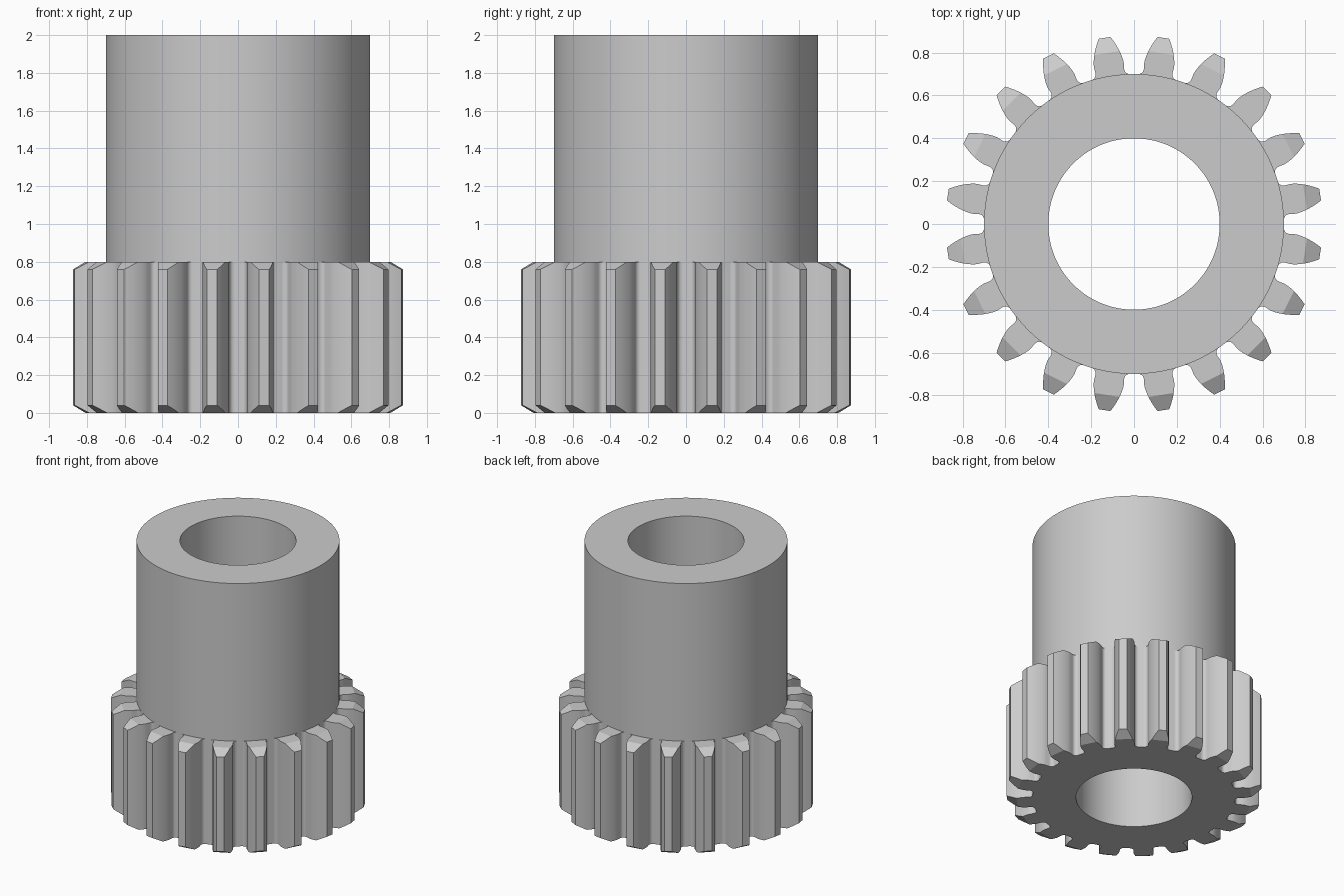
import bpy, bmesh, math
from mathutils import Matrix, Vector

cube = bpy.data.objects.get("Cube")
if cube:
    bpy.data.objects.remove(cube, do_unlink=True)

TEETH, MODULE = 20, 0.08
PITCH_R = TEETH * MODULE / 2
TIP_R, ROOT_R, BORE_R = 0.88, 0.70, 0.40
BASE_R = PITCH_R * math.cos(math.radians(20))
GEAR_H, TOTAL_H = 0.8, 2.0
CHAMFER_R = 0.81            # radius where the 30 degree end chamfer starts

steel = bpy.data.materials.new("plain grey steel")
steel.diffuse_color = (0.6, 0.6, 0.6, 1)
steel.use_nodes = True
steel.node_tree.nodes["Principled BSDF"].inputs["Base Color"].default_value = (0.6, 0.6, 0.6, 1)


def finish(bm, name):
    """Turn a bmesh into a smooth-shaded object with sharp edges kept."""
    bmesh.ops.recalc_face_normals(bm, faces=bm.faces)
    mesh = bpy.data.meshes.new(name)
    bm.to_mesh(mesh)
    bm.free()
    mesh.materials.append(steel)
    obj = bpy.data.objects.new(name, mesh)
    bpy.context.collection.objects.link(obj)
    bpy.ops.object.select_all(action='DESELECT')
    obj.select_set(True)
    bpy.context.view_layer.objects.active = obj
    bpy.ops.object.shade_smooth_by_angle(angle=math.radians(25))
    return obj


# Sleeve: a rectangle section revolved into a bored tube
bm = bmesh.new()
section = [bm.verts.new((r, 0, z)) for r, z in
           ((BORE_R, 0), (ROOT_R, 0), (ROOT_R, TOTAL_H), (BORE_R, TOTAL_H))]
edges = [bm.edges.new((section[i], section[(i + 1) % 4])) for i in range(4)]
bmesh.ops.spin(bm, geom=section + edges, axis=(0, 0, 1), cent=(0, 0, 0),
               angle=2 * math.pi, steps=240, use_merge=True)
bmesh.ops.remove_doubles(bm, verts=bm.verts, dist=1e-5)
finish(bm, "bored_sleeve")


# Tooth flank as (radius, half angle): root fillet, then involute
def involute(a):
    return math.tan(a) - a


flank = []
half_pitch = math.pi / TEETH
x0, fillet = ROOT_R * math.radians(1.5), 0.0282
for k in range(6):
    t = math.radians(18 * k)
    r = ROOT_R + fillet * (1 - math.cos(t))
    flank.append((r, half_pitch - (x0 + fillet * math.sin(t)) / r))
for r in (BASE_R, 0.765, 0.785, CHAMFER_R, 0.835, 0.86, TIP_R):
    angle = math.acos(BASE_R / r)
    flank.append((r, half_pitch / 2 + involute(math.radians(20)) - involute(angle)))


def end_inset(r):
    return max(0, r - CHAMFER_R) * math.tan(math.radians(30))


# Teeth: walls, flat ends and chamfered ends, repeated round the axis
bm = bmesh.new()
base_arc = [math.radians(1.5 * k) for k in range(-4, 5)]
for n in range(TEETH):
    mid = (n + 0.5) * 2 * math.pi / TEETH

    def vert(r, a, top):
        z = GEAR_H - end_inset(r) if top else end_inset(r)
        return bm.verts.new((r * math.cos(mid + a), r * math.sin(mid + a), z))

    ends = []
    for top in (False, True):
        right = [vert(r, -a, top) for r, a in flank]
        left = [vert(r, a, top) for r, a in flank]
        arc = [vert(ROOT_R, a, top) for a in base_arc]
        ends.append((right, left))
        flat = sum(1 for r, a in flank if r <= CHAMFER_R + 1e-6)
        bm.faces.new(right[:flat] + left[:flat][::-1] + arc[::-1])
        for i in range(flat - 1, len(flank) - 1):
            bm.faces.new((right[i], right[i + 1], left[i + 1], left[i]))
    (r0, l0), (r1, l1) = ends
    for low, high in ((r0 + l0[::-1], r1 + l1[::-1]),):
        for i in range(len(low) - 1):
            bm.faces.new((low[i], low[i + 1], high[i + 1], high[i]))

# Outward direction check: flat ends must face up or down, walls away from their tooth
teeth = finish(bm, "pinion_teeth")
